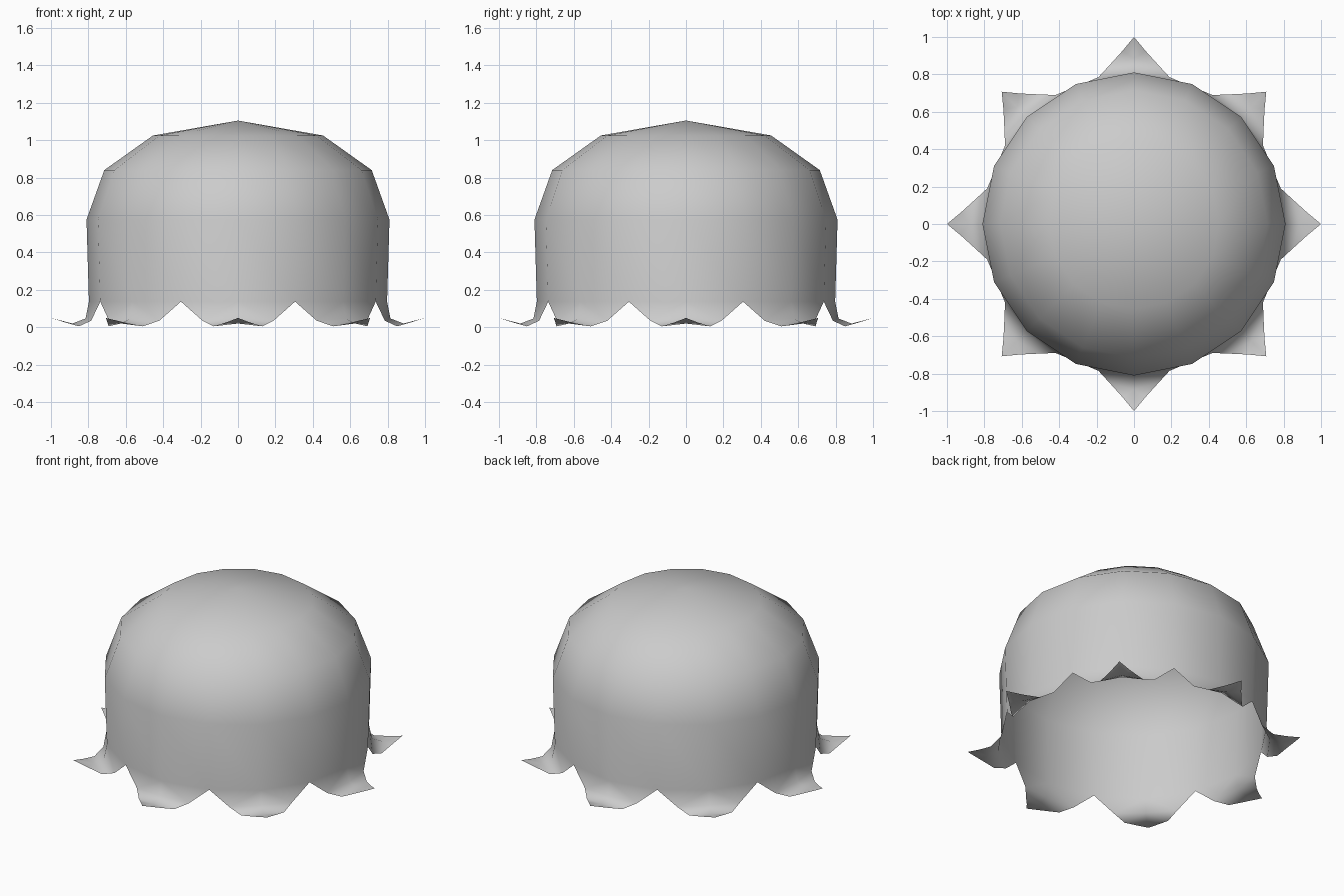
import bpy, bmesh, math
from mathutils import Matrix, Vector

if "Cube" in bpy.data.objects:
    bpy.data.objects.remove(bpy.data.objects["Cube"])

grey = bpy.data.materials.new("plain grey")
grey.diffuse_color = (0.6, 0.6, 0.6, 1)
grey.use_nodes = True
grey.node_tree.nodes["Principled BSDF"].inputs["Base Color"].default_value = grey.diffuse_color


def finish(bm, name):
    bmesh.ops.remove_doubles(bm, verts=bm.verts, dist=0.002)
    me = bpy.data.meshes.new(name)
    bm.to_mesh(me)
    bm.free()
    me.materials.append(grey)
    me.shade_smooth()
    ob = bpy.data.objects.new(name, me)
    bpy.context.collection.objects.link(ob)


bm = bmesh.new()

# Domed body: a 16-sided open shell spun from (radius, height) pairs
profile = [(0, 1.105), (0.455, 1.025), (0.715, 0.84), (0.81, 0.575), (0.797, 0.137)]
pts = [bm.verts.new((r, 0, z)) for r, z in profile]
edges = [bm.edges.new(p) for p in zip(pts, pts[1:])]
bmesh.ops.spin(bm, geom=pts + edges, cent=(0, 0, 0), axis=(0, 0, 1),
               angle=math.tau, steps=16, use_merge=False)
bmesh.ops.remove_doubles(bm, verts=bm.verts, dist=0.002)

# Flared petals: half a petal, mirrored and repeated eight times
a = math.pi / 8
points = {
    "top": (0.797, 0, 0.137),
    "valley": (0.797 * math.cos(a), 0.797 * math.sin(a), 0.137),
    "bend": (0.815, 0, 0.047),
    "side": (0.785, 0.19, 0.035),
    "low": (0.85, 0.13, 0.005),
    "mid": (0.885, 0, 0.02),
    "edge": (0.925, 0.062, 0.026),
    "tip": (1.0, 0, 0.05),
}
half = [("top", "bend", "side", "valley"), ("bend", "mid", "low", "side"),
        ("mid", "edge", "low"), ("mid", "tip", "edge")]
for i in range(8):
    turn = Matrix.Rotation(i * math.tau / 8, 3, 'Z')
    for side in (1, -1):
        vs = {k: bm.verts.new(turn @ Vector((x, y * side, z)))
              for k, (x, y, z) in points.items()}
        for f in half:
            bm.faces.new([vs[k] for k in f])

bmesh.ops.remove_doubles(bm, verts=bm.verts, dist=0.002)
bmesh.ops.recalc_face_normals(bm, faces=bm.faces)
# Keep the shell facing outward
bm.normal_update()
if max(bm.faces, key=lambda f: f.calc_center_median().z).normal.z < 0:
    bmesh.ops.reverse_faces(bm, faces=bm.faces)
finish(bm, "scalloped_bell_shell")
